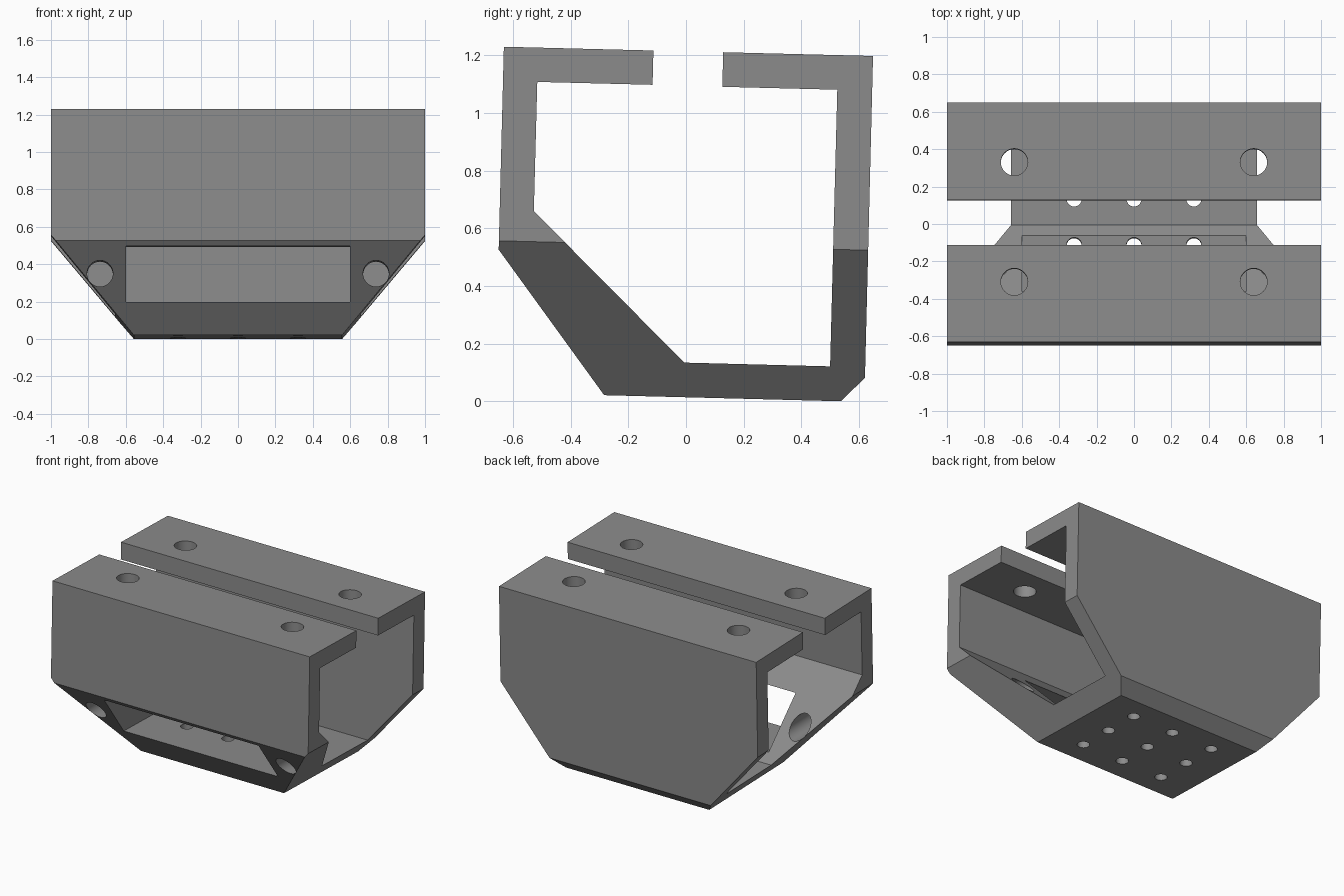
import bpy, bmesh, math
from mathutils import Matrix

if "Cube" in bpy.data.objects:
    bpy.data.objects.remove(bpy.data.objects["Cube"])

TILT = Matrix.Rotation(-math.atan(0.0255), 4, 'X')   # the part leans slightly about x


def prism(bm, pts, axis, a, b):
    """Extrude a 2D outline along 'x' (points are y,z) or 'y' (points are x,z)."""
    def co(p, t):
        return (t, p[0], p[1]) if axis == 'x' else (p[0], t, p[1])
    lo = [bm.verts.new(co(p, a)) for p in pts]
    hi = [bm.verts.new(co(p, b)) for p in pts]
    bm.faces.new(lo)
    bm.faces.new(hi[::-1])
    n = len(pts)
    for i in range(n):
        bm.faces.new((lo[i], hi[i], hi[(i + 1) % n], lo[(i + 1) % n]))


def cylinder(bm, center, r, depth, axis='z'):
    m = Matrix.Translation(center)
    if axis == 'y':
        m = m @ Matrix.Rotation(math.pi / 2, 4, 'X')
    bmesh.ops.create_cone(bm, cap_ends=True, segments=48, radius1=r, radius2=r,
                          depth=depth, matrix=m)


def finish(bm, name, matrix=None):
    bmesh.ops.recalc_face_normals(bm, faces=bm.faces[:])
    if matrix:
        bm.transform(matrix)
    me = bpy.data.meshes.new(name)
    bm.to_mesh(me)
    bm.free()
    ob = bpy.data.objects.new(name, me)
    bpy.context.collection.objects.link(ob)
    return ob


# Bracket body: open C-shaped profile swept along x
profile = [(-0.632, 1.23), (-0.113, 1.217), (-0.116, 1.098), (-0.516, 1.108), (-0.528, 0.66),
           (-0.006, 0.134), (0.5, 0.121), (0.525, 1.081), (0.126, 1.091), (0.129, 1.211),
           (0.649, 1.198), (0.621, 0.081), (0.537, 0.0), (-0.284, 0.021), (-0.65, 0.526)]
bm = bmesh.new()
prism(bm, profile, 'x', -1, 1)
bracket = finish(bm, "bracket_body")
grey = bpy.data.materials.new("dark_grey")
grey.diffuse_color = (0.26, 0.26, 0.26, 1)
grey.use_nodes = True
grey.node_tree.nodes["Principled BSDF"].inputs["Base Color"].default_value = grey.diffuse_color
bracket.data.materials.append(grey)

# Slanted lower ends
ends = bmesh.new()
for s in (-1, 1):
    slope = 0.5225 / 0.44
    prism(ends, [(s * 1.1, 0.54 + 0.1 * slope), (s * 0.46, 0.0175 - 0.1 * slope),
                 (s * 1.1, 0.0175 - 0.1 * slope)], 'y', -1, 1)

# Front window, flange holes, slanted-wall holes and floor hole grid
holes = bmesh.new()
prism(holes, [(-0.6, 0.187), (0.6, 0.187), (0.6, 0.482), (-0.6, 0.482)], 'y', -0.9, 0.2)
for s in (-1, 1):
    cylinder(holes, (s * 0.738, -0.4, 0.337), 0.069, 1.0, 'y')
    for y in (-0.34, 0.3):
        cylinder(holes, (s * 0.64, y, 1.16), 0.072, 0.3)
grid = bmesh.new()
for x in (-0.32, 0, 0.32):
    for y in (-0.117, 0.13, 0.377):
        cylinder(grid, (x, y, 0.09), 0.04, 0.36)

bpy.context.view_layer.objects.active = bracket
for cut, name in ((ends, "end_cutter"), (holes, "hole_cutter"), (grid, "grid_cutter")):
    cutter = finish(cut, name, TILT)
    cutter.data.materials.append(grey)
    cutter.hide_render = True
    mod = bracket.modifiers.new(name, 'BOOLEAN')
    mod.operation = 'DIFFERENCE'
    mod.solver = 'EXACT'
    mod.object = cutter
    bpy.ops.object.modifier_apply(modifier=mod.name)
    bpy.data.objects.remove(cutter)

bracket.select_set(True)
bpy.ops.object.shade_smooth_by_angle(angle=math.radians(20))
